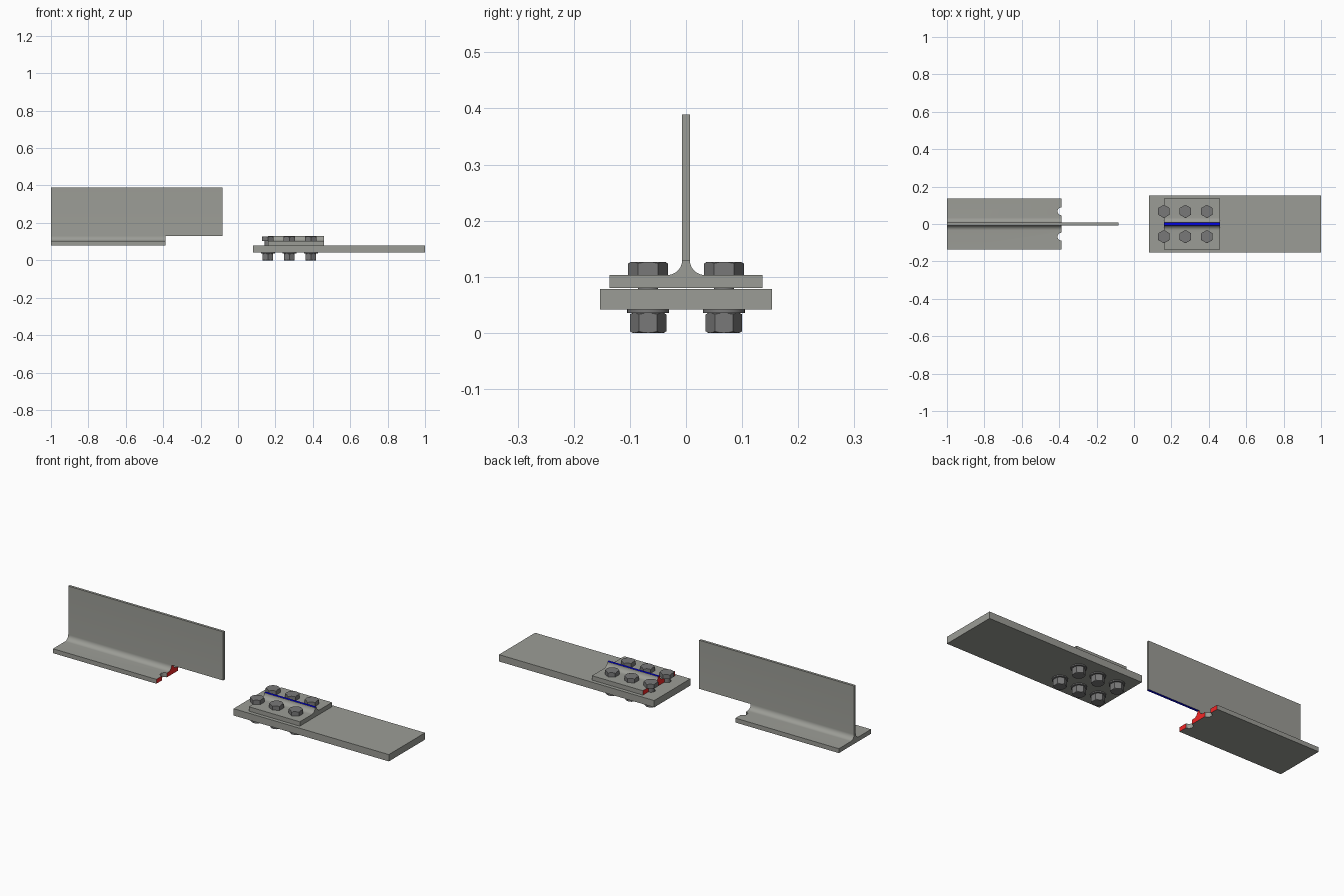
import bpy, bmesh, math

if "Cube" in bpy.data.objects:
    bpy.data.objects.remove(bpy.data.objects["Cube"])

COL = bpy.context.scene.collection
WEB, FLANGE, Z0, Z1, TOP = 0.0068, 0.136, 0.0795, 0.103, 0.389
FILLET = 0.027
TEAR = 0.129            # height where the web tears off the flange
BREAK_L, BREAK_R = -0.388, 0.160
BOLT_Y = 0.0675
BOLT_X = [BREAK_R + 0.115 * i for i in range(3)]


def material(name, colour):
    m = bpy.data.materials.new(name)
    m.diffuse_color = (*colour, 1)
    m.use_nodes = True
    m.node_tree.nodes["Principled BSDF"].inputs["Base Color"].default_value = m.diffuse_color
    return m


STEEL = material("steel", (0.33, 0.335, 0.305))
DARK = material("bolt_steel", (0.19, 0.19, 0.19))
RED = material("flange_fracture", (0.9, 0.02, 0.02))
BLUE = material("web_fracture", (0.0, 0.0, 0.8))


def make(name, bm):
    bmesh.ops.recalc_face_normals(bm, faces=bm.faces)
    me = bpy.data.meshes.new(name)
    bm.to_mesh(me)
    bm.free()
    ob = bpy.data.objects.new(name, me)
    COL.objects.link(ob)
    return ob


def box(name, lo, hi):
    bm = bmesh.new()
    bmesh.ops.create_cube(bm, size=1)
    for v in bm.verts:
        v.co = [(a + b) / 2 + c * (b - a) for a, b, c in zip(lo, hi, v.co)]
    return make(name, bm)


def stack(bm, rings, x, y):
    """Closed shape through rings of (radius, z) points, first point facing +y."""
    n = len(rings[0])
    loops = [[bm.verts.new((x - r * math.sin(math.tau * k / n),
                            y + r * math.cos(math.tau * k / n), z))
              for k, (r, z) in enumerate(ring)] for ring in rings]
    for a, b in zip(loops, loops[1:]):
        for k in range(n):
            m = (k + 1) % n
            bm.faces.new((a[k], a[m], b[m], b[k]))
    bm.faces.new(loops[0][::-1])
    bm.faces.new(loops[-1])


def cylinder(r, z0, z1):
    return [[(r, z)] * 32 for z in (z0, z1)]


def hexagon(r, z0, z1, chamfer_low):
    """Hex prism with round-chamfered corners on the top, optionally the bottom."""
    ap = r * math.cos(math.pi / 6)
    radii = [ap / math.cos(math.radians(15 * k % 60 - 30)) for k in range(24)]
    low = [(h, z0 + (h - ap) * 0.6 * chamfer_low) for h in radii]
    high = [(h, z1 - (h - ap) * 0.6) for h in radii]
    rings = [low, high, [(ap * 0.985, z1)] * 24]
    return ([[(ap * 0.985, z0)] * 24] if chamfer_low else []) + rings


def tee(name, x0, x1, top):
    """Tee section with root fillets, extruded along x."""
    half = [(FLANGE, Z0), (FLANGE, Z1)]
    for k in range(11):
        a = math.radians(-90 - 9 * k)
        half.append((WEB + FILLET + FILLET * math.cos(a), Z1 + FILLET + FILLET * math.sin(a)))
    half.append((WEB, top))
    pts = half + [(-y, z) for y, z in reversed(half)]
    bm = bmesh.new()
    face = bm.faces.new([bm.verts.new((x0, y, z)) for y, z in pts])
    ext = bmesh.ops.extrude_face_region(bm, geom=[face])
    bmesh.ops.translate(bm, vec=(x1 - x0, 0, 0),
                        verts=[v for v in ext["geom"] if isinstance(v, bmesh.types.BMVert)])
    return make(name, bm)


def hole_cutter(name, xs):
    bm = bmesh.new()
    for x in xs:
        for s in (-1, 1):
            stack(bm, cylinder(0.021, 0.02, 0.118), x, s * BOLT_Y)
    return make(name, bm)


def cut(ob, cutters):
    for c in cutters:
        c.hide_render = True
        m = ob.modifiers.new("cut", "BOOLEAN")
        m.operation, m.solver, m.object = "DIFFERENCE", "EXACT", c
    dg = bpy.context.evaluated_depsgraph_get()
    me = bpy.data.meshes.new_from_object(ob.evaluated_get(dg))
    ob.modifiers.clear()
    ob.data = me


def paint(ob, break_x=9, nx=1, nz=1):
    """Steel all over, red on the broken flange end, blue on the torn web."""
    me = ob.data
    me.materials.clear()
    for m in (STEEL, RED, BLUE):
        me.materials.append(m)
    for p in me.polygons:
        p.material_index = 0
        if p.normal.x * nx > 0.9 and abs(p.center.x - break_x) < 0.002:
            p.material_index = 1
        elif p.normal.z * nz > 0.9 and abs(p.center.z - TEAR) < 0.002:
            p.material_index = 2


def smooth(ob):
    bpy.ops.object.select_all(action="DESELECT")
    ob.select_set(True)
    bpy.context.view_layer.objects.active = ob
    bpy.ops.object.shade_smooth_by_angle(angle=math.radians(30))


# torn tee: flange stops at the bolt line, web runs on
beam = tee("torn_tee", -1, -0.083, TOP)
beam_cuts = [box("flange_cutter", (BREAK_L, -0.3, 0), (0.05, 0.3, TEAR)),
             hole_cutter("beam_hole_cutter", [BREAK_L])]
cut(beam, beam_cuts)
paint(beam, BREAK_L, 1, -1)

# flange piece left behind under the bolts
piece = tee("flange_piece", BREAK_R, 0.461, TOP)
piece_holes = hole_cutter("piece_hole_cutter", BOLT_X)
piece_cuts = [box("web_cutter", (0, -0.3, TEAR), (0.6, 0.3, 0.5)), piece_holes]
cut(piece, piece_cuts)
paint(piece, BREAK_R, -1, 1)

# base plate
plate = box("base_plate", (0.081, -0.153, 0.0415), (1, 0.153, 0.078))
cut(plate, [piece_holes])
paint(plate)

for c in beam_cuts + piece_cuts:
    bpy.data.objects.remove(c)
for ob in (beam, piece, plate):
    smooth(ob)

# bolts: hex head, shank, washer, hex nut
parts = {
    "bolt_heads": hexagon(0.0355, Z1, 0.1265, 0),
    "bolt_shanks": cylinder(0.018, 0.001, 0.105),
    "washers": cylinder(0.0375, 0.0355, 0.0415),
    "nuts": hexagon(0.0325, 0, 0.0355, 1),
}
for name, rings in parts.items():
    bm = bmesh.new()
    for x in BOLT_X:
        for s in (-1, 1):
            stack(bm, rings, x, s * BOLT_Y)
    ob = make(name, bm)
    ob.data.materials.append(DARK)
    if name in ("bolt_shanks", "washers"):
        smooth(ob)
